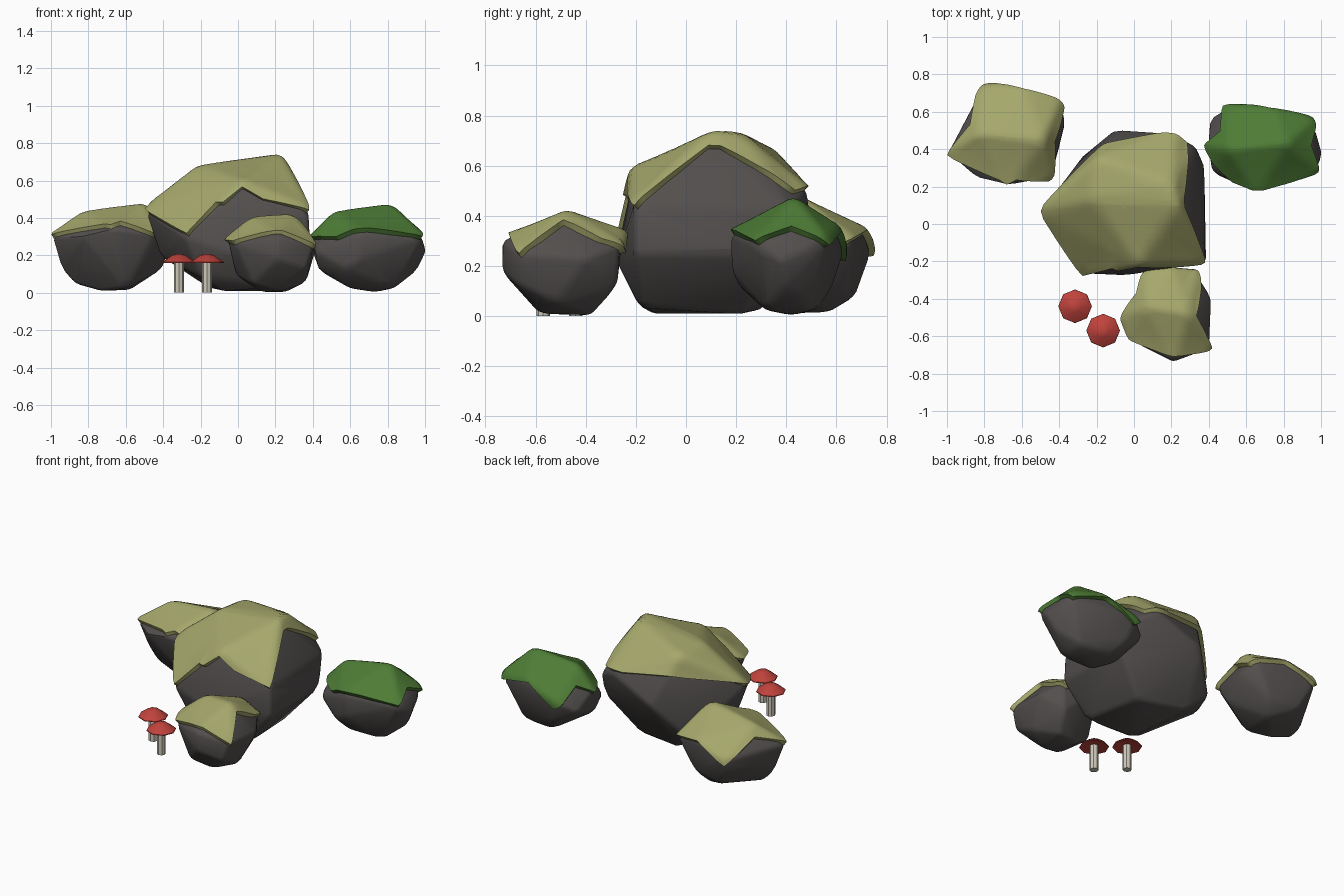
import bpy, bmesh, math
from mathutils import Vector

cube = bpy.data.objects.get("Cube")
if cube:
    bpy.data.objects.remove(cube)


def material(name, rgb):
    mat = bpy.data.materials.new(name)
    mat.use_nodes = True
    color = (*rgb, 1)
    mat.diffuse_color = color
    shader = mat.node_tree.nodes["Principled BSDF"]
    shader.inputs["Base Color"].default_value = color
    shader.inputs["Roughness"].default_value = 0.9
    return mat


STONE = material("dark stone", (.085, .078, .075))
OLIVE = material("olive moss", (.38, .39, .15))
GREEN = material("green moss", (.075, .2, .036))
RED = material("red cap", (.52, .055, .045))
CREAM = material("cream stem", (.62, .58, .49))


def finish(bm, name, mat, angle):
    """Turn a bmesh into an object with smooth shading and sharp edges."""
    bmesh.ops.recalc_face_normals(bm, faces=bm.faces)
    for face in bm.faces:
        face.smooth = True
    for edge in bm.edges:
        edge.smooth = edge.calc_face_angle(math.pi) < math.radians(angle)
    mesh = bpy.data.meshes.new(name)
    bm.to_mesh(mesh)
    bm.free()
    mesh.materials.append(mat)
    obj = bpy.data.objects.new(name, mesh)
    bpy.context.collection.objects.link(obj)
    return obj


def hull(points):
    """Bmesh of the convex hull of some points, flat areas merged."""
    bm = bmesh.new()
    for point in points:
        bm.verts.new(point)
    result = bmesh.ops.convex_hull(bm, input=bm.verts)
    loose = {g for g in result["geom_interior"] + result["geom_unused"]
             if isinstance(g, bmesh.types.BMVert) and g.is_valid}
    bmesh.ops.delete(bm, geom=list(loose), context="VERTS")
    bmesh.ops.dissolve_limit(bm, angle_limit=math.radians(4),
                             verts=bm.verts, edges=bm.edges)
    bmesh.ops.recalc_face_normals(bm, faces=bm.faces)
    return bm


def rock(name, corners, bevel):
    """Faceted boulder with worn edges; returns its face planes."""
    corners = [Vector(c) for c in corners]
    middle = sum(corners, Vector()) / len(corners)
    # Corners move out a little to make up for the wear
    bm = hull([c + (c - middle).normalized() * bevel * .35 for c in corners])
    bmesh.ops.bevel(bm, geom=bm.edges[:], offset=bevel, segments=2,
                    profile=.5, affect="EDGES", clamp_overlap=True)
    points = [v.co.copy() for v in bm.verts]
    bm.free()
    bm = hull(points)
    planes = [(f.normal.copy(), f.calc_center_median()) for f in bm.faces]
    finish(bm, name, STONE, 35)
    return planes


def moss(name, planes, centre, rim, mat, rows=16, steps=8):
    """Cap laid over a boulder, from its top down to a jagged rim."""
    centre = Vector(centre)

    def on_rock(direction, gap):
        reach = min((p - centre).dot(n) / n.dot(direction)
                    for n, p in planes if n.dot(direction) > 1e-4)
        return centre + direction * (reach + gap)

    outline = []
    for i, a in enumerate(rim):
        b = Vector(rim[(i + 1) % len(rim)])
        for s in range(steps):
            outline.append((Vector(a).lerp(b, s / steps) - centre).normalized())
    up = Vector((0, 0, 1))
    bm = bmesh.new()
    top = bm.verts.new(on_rock(up, .015))
    rings = []
    for r in range(1, rows + 1):
        t = r / rows
        rings.append([bm.verts.new(on_rock(up.lerp(d, t).normalized(),
                                           .015 + .012 * t ** 4))
                      for d in outline])
    count = len(outline)
    for k in range(count):
        j = (k + 1) % count
        bm.faces.new((top, rings[0][k], rings[0][j]))
        for inner, outer in zip(rings, rings[1:]):
            bm.faces.new((inner[k], outer[k], outer[j], inner[j]))
    obj = finish(bm, name, mat, 40)
    shell = obj.modifiers.new("thickness", "SOLIDIFY")
    shell.thickness = .028
    shell.offset = -1


# Large central boulder
planes = rock("large_rock", [
    (.22, .1, .72), (.19, .21, .72), (-.21, .13, .66), (.02, -.2, .58),
    (-.19, .34, .65), (.37, -.2, .44), (-.28, -.26, .3), (.38, -.2, .25),
    (-.05, -.27, .22), (-.49, .07, .44), (-.41, .09, .2), (-.1, .5, .35),
    (.21, .48, .49), (.33, .41, .43), (.37, .32, .25), (-.2, -.2, .09),
    (-.08, -.13, .015), (.22, -.18, .04), (.17, .23, .015), (-.15, .3, .03),
    (-.27, .36, .14)], .022)
moss("large_rock_moss", planes, (-.05, .1, .36), [
    (.27, .09, .68), (.27, .14, .68), (.28, .43, .5), (.12, .47, .51),
    (-.12, .43, .54), (-.25, .36, .53), (-.5, .07, .45), (-.27, -.27, .32),
    (-.12, -.25, .49), (-.08, -.24, .48), (.02, -.22, .56), (.13, -.23, .5),
    (.37, -.2, .44)], OLIVE)

# Boulder at the back on the -x side
planes = rock("back_rock", [
    (-.5, .45, .465), (-.82, .48, .42), (-.99, .38, .3), (-.8, .74, .27),
    (-.6, .7, .34), (-.41, .66, .3), (-.45, .25, .31), (-.67, .21, .34),
    (-.84, .25, .3), (-.37, .56, .24), (-.87, .42, .05), (-.74, .4, .015),
    (-.6, .34, .03), (-.58, .57, .02), (-.72, .67, .08), (-.41, .4, .13),
    (-.52, .64, .1), (-.94, .42, .13)], .02)
moss("back_rock_moss", planes, (-.68, .47, .23), [
    (-.99, .37, .31), (-.72, .23, .37), (-.68, .22, .36), (-.63, .24, .38),
    (-.46, .26, .3), (-.42, .44, .38), (-.38, .62, .29), (-.6, .69, .33),
    (-.8, .74, .24), (-.87, .53, .37)], OLIVE)

# Boulder on the +x side, with the brighter moss
planes = rock("side_rock", [
    (.81, .43, .46), (.52, .4, .42), (.4, .42, .29), (.52, .63, .27),
    (.74, .59, .35), (.95, .56, .3), (.98, .28, .29), (.66, .18, .32),
    (.66, .19, .18), (1, .38, .22), (.42, .28, .22), (.41, .56, .2),
    (.44, .34, .12), (.96, .4, .13), (.56, .58, .12), (.6, .32, .03),
    (.62, .52, .03), (.73, .42, .01), (.83, .5, .03), (.83, .32, .03),
    (.58, .21, .13)], .02)
moss("side_rock_moss", planes, (.7, .41, .23), [
    (.98, .28, .3), (.95, .42, .36), (.94, .56, .28), (.72, .6, .33),
    (.53, .63, .22), (.45, .5, .35), (.4, .42, .29), (.5, .3, .29),
    (.55, .25, .29), (.6, .2, .33), (.75, .2, .34)], GREEN)

# Small boulder at the front
planes = rock("front_rock", [
    (.28, -.48, .405), (.08, -.45, .39), (-.05, -.5, .28), (.07, -.26, .3),
    (.2, -.26, .33), (.33, -.27, .28), (.4, -.66, .25), (.21, -.73, .3),
    (.21, -.73, .18), (-.01, -.62, .26), (.41, -.4, .23), (.36, -.67, .13),
    (.31, -.28, .12), (.08, -.61, .05), (.12, -.4, .01), (.26, -.38, .01),
    (.22, -.58, .015), (.36, -.52, .06), (-.01, -.45, .1)], .018)
moss("front_rock_moss", planes, (.18, -.49, .22), [
    (.41, -.66, .25), (.33, -.49, .38), (.36, -.34, .31), (.3, -.26, .25),
    (.19, -.26, .32), (.07, -.25, .28), (0, -.36, .34), (-.06, -.5, .28),
    (0, -.6, .27), (.12, -.68, .32), (.24, -.72, .34)], OLIVE)


def lathe(name, x, y, profile, mat, angle, sides=8):
    """Low-poly turned shape from (radius, height) pairs, closed at both ends."""
    bm = bmesh.new()
    rings = []
    for radius, z in profile:
        turns = [math.tau * k / sides for k in range(sides)]
        rings.append([bm.verts.new((x + radius * math.cos(a),
                                    y + radius * math.sin(a), z)) for a in turns])
    for low, high in zip(rings, rings[1:]):
        for k in range(sides):
            j = (k + 1) % sides
            bm.faces.new((low[k], low[j], high[j], high[k]))
    bm.faces.new(rings[0])
    bm.faces.new(rings[-1])
    finish(bm, name, mat, angle)


# Pair of mushrooms
for label, x, y in (("first", -.315, -.44), ("second", -.165, -.57)):
    lathe(label + "_mushroom_stem", x, y, [(.027, 0), (.027, .17)], CREAM, 20)
    lathe(label + "_mushroom_cap", x, y,
          [(.05, .165), (.09, .158), (.089, .163), (.035, .202), (.012, .207)],
          RED, 40)
